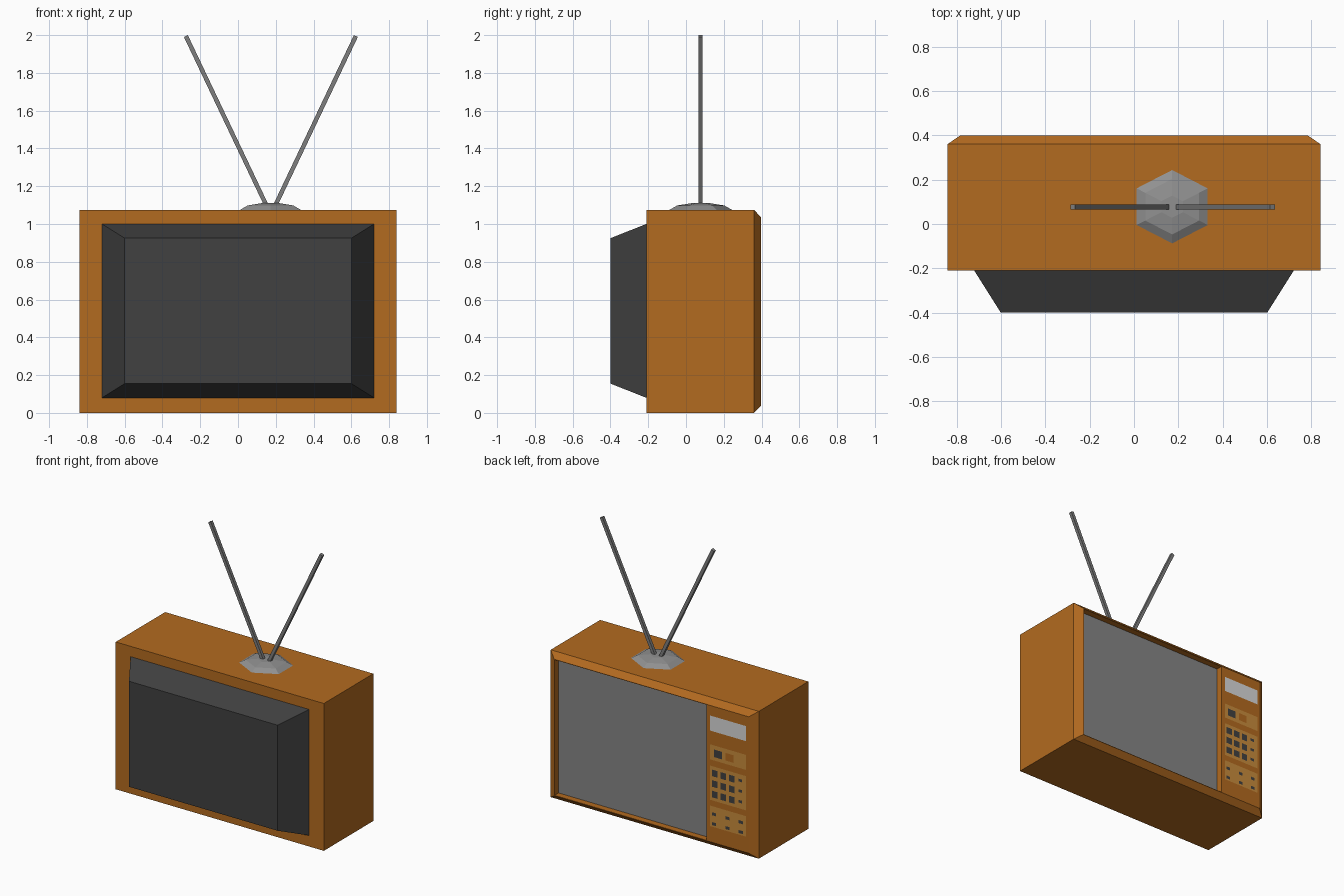
import bpy, bmesh, math
from mathutils import Vector

if "Cube" in bpy.data.objects:
    bpy.data.objects.remove(bpy.data.objects["Cube"])


def material(name, r, g, b):
    m = bpy.data.materials.new(name)
    m.use_nodes = True
    m.diffuse_color = (r, g, b, 1)
    m.node_tree.nodes["Principled BSDF"].inputs["Base Color"].default_value = (r, g, b, 1)
    return m


WOOD = material("wood brown", 0.45, 0.145, 0.014)
PLATE = material("light wood", 0.58, 0.26, 0.045)
DARK = material("charcoal", 0.052, 0.052, 0.052)
GLASS = material("screen grey", 0.24, 0.24, 0.24)
DISPLAY = material("display grey", 0.69, 0.69, 0.69)
METAL = material("aerial grey", 0.21, 0.21, 0.21)
BASE = material("aerial base grey", 0.28, 0.28, 0.28)


def add_object(name, bm, *mats):
    mesh = bpy.data.meshes.new(name)
    bm.to_mesh(mesh)
    bm.free()
    for m in mats:
        mesh.materials.append(m)
    obj = bpy.data.objects.new(name, mesh)
    bpy.context.collection.objects.link(obj)
    return obj


def loft(name, rings, *mats):
    """Skin a list of point rings and cap both ends."""
    bm = bmesh.new()
    loops = [[bm.verts.new(p) for p in ring] for ring in rings]
    n = len(loops[0])
    for a, b in zip(loops, loops[1:]):
        for i in range(n):
            j = (i + 1) % n
            bm.faces.new((a[i], a[j], b[j], b[i]))
    bm.faces.new(loops[0][::-1])
    bm.faces.new(loops[-1])
    bmesh.ops.recalc_face_normals(bm, faces=bm.faces)
    return add_object(name, bm, *mats)


def rect(y, x0, x1, z0, z1):
    return [(x0, y, z0), (x1, y, z0), (x1, y, z1), (x0, y, z1)]


def patch(name, mat, y, *box):
    """Flat painted rectangle facing +y."""
    bm = bmesh.new()
    bm.faces.new([bm.verts.new(p) for p in reversed(rect(y, *box))])
    add_object(name, bm, mat)


# One shell: tapered tube housing, cabinet, chamfered rim, recessed screen
outer = (-0.84, 0.84, 0, 1.075)
opening = (-0.445, 0.782, 0.043, 1.032)
cabinet = loft("cabinet", [rect(-0.4, -0.6, 0.6, 0.155, 0.925),
                           rect(-0.21, -0.72, 0.72, 0.08, 1.0),
                           rect(-0.21, *outer), rect(0.36, *outer),
                           rect(0.398, -0.785, 0.785, 0.04, 1.035),
                           rect(0.398, *opening), rect(0.352, *opening)],
               WOOD, DARK, GLASS)
for face in cabinet.data.polygons:
    if face.center.y < -0.22:
        face.material_index = 1
    elif face.normal.y > 0.9 and face.center.y < 0.36:
        face.material_index = 2

# Control panel plates
for name, mat, z0, z1 in (("display", DISPLAY, 0.852, 0.962),
                          ("switch_plate", PLATE, 0.642, 0.752),
                          ("keypad_plate", PLATE, 0.347, 0.597),
                          ("lower_plate", PLATE, 0.155, 0.305)):
    patch(name, mat, 0.399, -0.765, -0.475, z0, z1)


def button(name, mat, x, z, w, h):
    patch(name, mat, 0.4, x - w / 2, x + w / 2, z - h / 2, z + h / 2)


# Buttons
button("dark_switch", DARK, -0.537, 0.695, 0.065, 0.055)
button("brown_switch", WOOD, -0.633, 0.695, 0.065, 0.055)
for row in range(3):
    z = 0.548 - 0.077 * row
    for col in range(3):
        button("key", DARK, -0.513 - 0.068 * col, z, 0.046, 0.048)
    button("side_key", DARK, -0.718, z + 0.005, 0.032, 0.02)
for z in (0.25, 0.178):
    for x in (-0.505, -0.615, -0.722):
        button("small_key", DARK, x, z, 0.033, 0.022)


# Faceted aerial base
def hexagon(r, z):
    return [(0.172 + 1.12 * r * math.sin(i * math.pi / 3),
             0.078 + r * math.cos(i * math.pi / 3), z) for i in range(6)]


loft("aerial_base", [hexagon(r, z) for r, z in
                     ((0.167, 1.074), (0.125, 1.098), (0.05, 1.11))], BASE)

# Two splayed square aerial rods
for side, name in ((-1, "right_aerial"), (1, "left_aerial")):
    a = Vector((0.174 + side * 0.022, 0.077, 1.095))
    b = Vector((0.174 + side * 0.45, 0.077, 1.995))
    u = Vector((0, 0.0115, 0))
    v = (b - a).normalized().cross(u)
    ring = (u + v, u - v, -u - v, v - u)
    loft(name, [[p + o for o in ring] for p in (a, b)], METAL)
